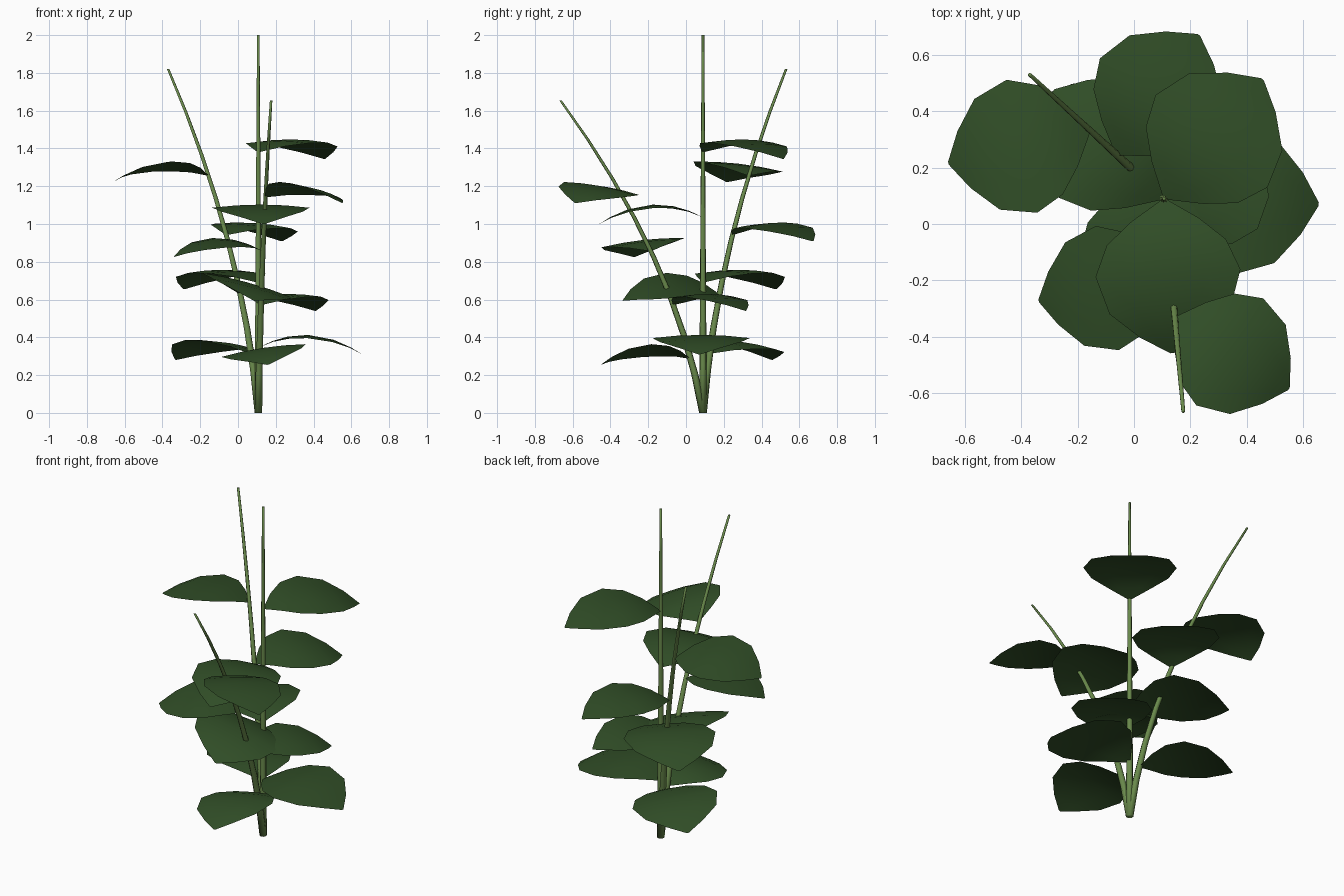
import bpy, bmesh, math
from mathutils import Vector

if "Cube" in bpy.data.objects:
    bpy.data.objects.remove(bpy.data.objects["Cube"])

def material(name, rgb):
    m = bpy.data.materials.new(name)
    m.diffuse_color = (*rgb, 1)
    m.use_nodes = True
    m.node_tree.nodes["Principled BSDF"].inputs["Base Color"].default_value = m.diffuse_color
    return m

STEM = material("stem_green", (0.14, 0.25, 0.07))
LEAF = material("leaf_green", (0.03, 0.075, 0.02))
BASE = Vector((0.107, 0.09, 0))

def finish(name, bm, mat):
    me = bpy.data.meshes.new(name)
    bm.to_mesh(me)
    bm.free()
    me.materials.append(mat)
    for p in me.polygons:
        p.use_smooth = True
    ob = bpy.data.objects.new(name, me)
    bpy.context.collection.objects.link(ob)

def stem_point(top, bend, t):
    # leans slowly at first, then faster toward the tip
    f = bend * t + (1 - bend) * t * t
    return Vector((BASE.x + (top[0] - BASE.x) * f, BASE.y + (top[1] - BASE.y) * f, top[2] * t))

def stem(name, top, bend, sides=7, rows=8):
    bm = bmesh.new()
    rings = []
    for i in range(rows + 1):
        t = i / rows
        c, r = stem_point(top, bend, t), 0.021 - 0.014 * t
        rings.append([bm.verts.new(c + Vector((r * math.cos(a), r * math.sin(a), 0)))
                      for a in (2 * math.pi * k / sides for k in range(sides))])
    for a, b in zip(rings, rings[1:]):
        for k in range(sides):
            n = (k + 1) % sides
            bm.faces.new((a[k], a[n], b[n], b[k]))
    bm.faces.new(rings[0][::-1])
    bm.faces.new(rings[-1])
    finish(name, bm, STEM)

# leaf outline: distance along the midrib, half width
OUTLINE = [(0, 0.004), (0.075, 0.12), (0.155, 0.212), (0.265, 0.258),
           (0.40, 0.215), (0.49, 0.11), (0.55, 0.006)]

def leaf(name, origin, angle, scale, roll):
    along = Vector((math.cos(angle), math.sin(angle), 0))
    side = Vector((-along.y, along.x, 0))
    bm = bmesh.new()
    rows = []
    for u, w in OUTLINE:
        row = []
        for s in (-1, -0.5, 0, 0.5, 1):
            v = s * w
            z = 0.553 * u - 1.121 * u * u - 0.25 * v * v + roll * v
            row.append(bm.verts.new(origin + (along * u + side * v + Vector((0, 0, z))) * scale))
        rows.append(row)
    for a, b in zip(rows, rows[1:]):
        for k in range(4):
            bm.faces.new((a[k], b[k], b[k + 1], a[k + 1]))
    finish(name, bm, LEAF)

# name, stem top, bend, first leaf angle, turn direction, leaf size, leaf rolls
PLANT = [
    ("centre", (0.107, 0.09, 2.0), 1.0, -2, 1, 1.0, (0, 0, 0, 0)),
    ("back_left", (-0.37, 0.53, 1.82), 0.35, 140.5, 1, 0.94, (0.1, -0.27, 0.05, 0.11)),
    ("front", (0.175, -0.665, 1.655), 0.39, -84.5, 1, 0.87, (0.15, 0, -0.11, -0.16)),
]
for name, top, bend, start, turn, size, rolls in PLANT:
    stem(name + "_stem", top, bend)
    for k, roll in enumerate(rolls):
        origin = stem_point(top, bend, 0.1725 * (k + 1))
        leaf(f"{name}_leaf_{k + 1}", origin, math.radians(start + turn * 137.5 * k), size, roll)
